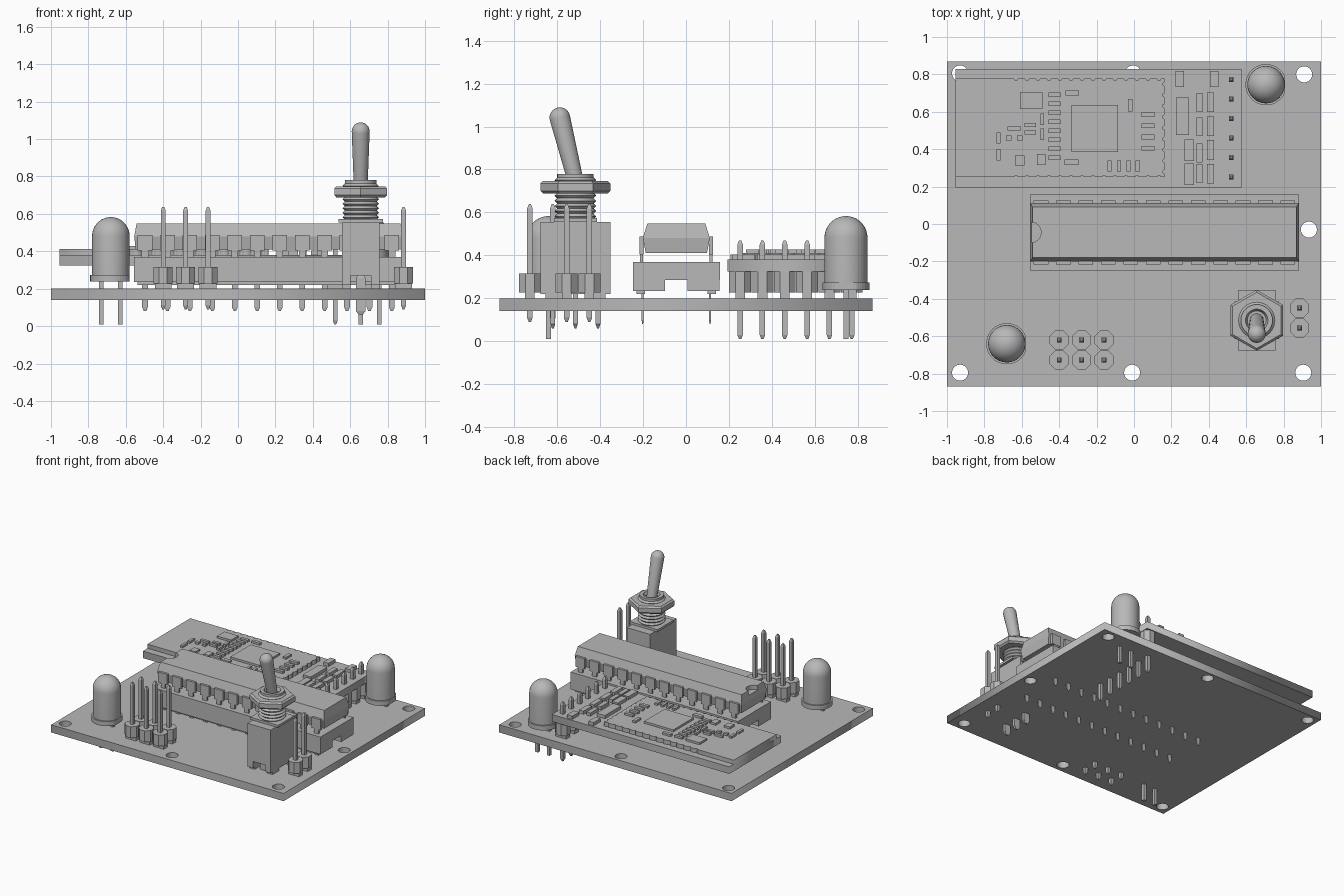
import bpy, bmesh, math
from math import pi, cos, sin

cube = bpy.data.objects.get("Cube")
if cube:
    bpy.data.objects.remove(cube)

grey = bpy.data.materials.new("plain grey")
grey.use_nodes = True
colour = (0.48, 0.48, 0.48, 1)
grey.diffuse_color = colour
grey.node_tree.nodes["Principled BSDF"].inputs["Base Color"].default_value = colour


def ring(x, y, z, r, n=32, phase=0.0):
    return [(x + r * cos(phase + 2 * pi * i / n), y + r * sin(phase + 2 * pi * i / n), z)
            for i in range(n)]


def rect(x, y, z, w, d):
    return [(x + sx * w / 2, y + sy * d / 2, z) for sx, sy in ((-1, -1), (1, -1), (1, 1), (-1, 1))]


def box(x, y, w, d, z0, z1):
    return [rect(x, y, z0, w, d), rect(x, y, z1, w, d)]


def octagon(x, y, w, z0, z1):
    r = w / 2 / cos(pi / 8)
    return [ring(x, y, z, r, 8, pi / 8) for z in (z0, z1)]


def pin(x, y, z0, z1, w, d=None):
    d = d or w
    tip = 0.02
    return [rect(x, y, z0, w * .4, d * .4), rect(x, y, z0 + tip, w, d),
            rect(x, y, z1 - tip, w, d), rect(x, y, z1, w * .4, d * .4)]


def lathe(x, y, profile, n=32):
    return [ring(x, y, z, r, n) for r, z in profile]


def finish(name, mesh, smooth):
    if smooth:
        mesh.shade_smooth()
        mesh.set_sharp_from_angle(angle=math.radians(35))
    obj = bpy.data.objects.new(name, mesh)
    mesh.materials.clear()
    mesh.materials.append(grey)
    bpy.context.collection.objects.link(obj)
    return obj


def build(name, solids, smooth=False):
    """Each solid is a list of stacked rings, skinned and capped."""
    bm = bmesh.new()
    for rings in solids:
        vs = [[bm.verts.new(p) for p in r] for r in rings]
        n = len(vs[0])
        for a, b in zip(vs, vs[1:]):
            for i in range(n):
                j = (i + 1) % n
                bm.faces.new((a[i], a[j], b[j], b[i]))
        bm.faces.new(vs[0][::-1])
        bm.faces.new(vs[-1])
    bmesh.ops.recalc_face_normals(bm, faces=bm.faces)
    mesh = bpy.data.meshes.new(name)
    bm.to_mesh(mesh)
    bm.free()
    return finish(name, mesh, smooth)


def plate(name, loops, z0, z1):
    """Flat sheet with an outline and holes, from a filled curve."""
    curve = bpy.data.curves.new(name + " outline", "CURVE")
    curve.dimensions = "2D"
    curve.fill_mode = "BOTH"
    curve.extrude = (z1 - z0) / 2
    for loop in loops:
        spline = curve.splines.new("POLY")
        spline.points.add(len(loop) - 1)
        for point, co in zip(spline.points, loop):
            point.co = (co[0], co[1], 0, 1)
        spline.use_cyclic_u = True
    temp = bpy.data.objects.new(name + " outline", curve)
    bpy.context.collection.objects.link(temp)
    bpy.context.view_layer.update()
    deps = bpy.context.evaluated_depsgraph_get()
    mesh = bpy.data.meshes.new_from_object(temp.evaluated_get(deps))
    bpy.data.objects.remove(temp)
    obj = finish(name, mesh, False)
    obj.location.z = (z0 + z1) / 2
    return obj


# Main board with mounting holes
holes = [(-.93, -.795), (-.01, -.795), (.905, -.795), (.935, -.03),
         (.91, .8), (-.93, .805), (-.005, .805)]
plate("main_board", [rect(0, 0, 0, 2, 1.736)] + [ring(x, y, 0, .043, 24) for x, y in holes], .14, .2)

# Two domed lamps with flanges and legs
for label, x, y in (("front", -.68, -.64), ("back", .706, .745)):
    dome = [(.1 * cos(a * pi / 18), .483 + .1 * sin(a * pi / 18)) for a in range(9)]
    build(label + "_lamp", [lathe(x, y, [(.1, .27)] + dome + [(.004, .583)], 40)], True)
    flange = lathe(x, y, [(.11, .238), (.11, .274)], 40)
    build(label + "_lamp_flange", [[[(min(p[0], x + .101), p[1], p[2]) for p in r] for r in flange]])
    build(label + "_lamp_legs", [box(x + s, y, .024, .024, .01, .25) for s in (-.05, .05)])

# Long chip in its socket
cx, cy = .163, -.045
columns = [cx + .12 * (i - 5.5) for i in range(12)]
sides = (-1, 1)
socket = [box(cx, cy, 1.44, .405, .285, .37)]
socket += [box(cx, cy + s * .127, 1.44, .15, .235, .285) for s in sides]
socket += [box(cx, cy + s * .165, 1.4, .04, .22, .235) for s in sides]
build("chip_socket", socket)
build("socket_pins", [pin(x, cy + s * .157, .08, .25, .03, .01) for x in columns for s in sides])
legs = []
for x in columns:
    for s in sides:
        legs.append(box(x, cy + s * .162, .078, .018, .405, .487))
        legs.append(box(x, cy + s * .162, .036, .014, .3, .41))
        legs.append(box(x, cy + s * .145, .078, .04, .47, .487))
build("chip_legs", legs)
chip = build("chip_body", [[rect(cx, cy, .41, 1.42, .285), rect(cx, cy, .48, 1.436, .312),
                            rect(cx, cy, .548, 1.41, .27)]])
cutter = build("notch_cutter", [lathe(cx - .715, cy, [(.055, .515), (.055, .6)])])
cutter.hide_render = True
cut = chip.modifiers.new("notch", "BOOLEAN")
cut.operation = "DIFFERENCE"
cut.object = cutter
bpy.context.view_layer.update()
deps = bpy.context.evaluated_depsgraph_get()
chip.data = bpy.data.meshes.new_from_object(chip.evaluated_get(deps))
chip.modifiers.clear()
bpy.data.objects.remove(cutter)

# Radio module: carrier board and scalloped upper board
plate("module_carrier", [rect(-.19, .512, 0, 1.528, .636)], .325, .38)
left, right, low, high, bite = -.955, .163, .25, .777, .01


def scallops(start, end, count):
    """Distances along an edge with half-round bites, as (position, depth)."""
    step = (end - start) / count
    for i in range(count):
        mid = start + step * (i + .5)
        for a in range(5):
            yield mid - math.copysign(bite, step) * cos(a * pi / 4), bite * sin(a * pi / 4)


edge = [(left, low), (-.68, low)]
edge += [(t, low + d) for t, d in scallops(-.66, right, 14)] + [(right, low)]
edge += [(right - d, t) for t, d in scallops(low, high, 9)] + [(right, high)]
edge += [(t, high - d) for t, d in scallops(right, -.66, 14)] + [(left, high)]
plate("module_upper_board", [edge], .38, .412)

# Small surface parts: (x, y, width, depth)
upper = [(-.21, .51, .25, .25), (-.55, .66, .12, .09), (-.33, .7, .07, .025), (-.02, .635, .025, .065),
         (-.335, .33, .075, .03), (-.495, .345, .045, .06), (-.61, .34, .05, .055), (-.64, .51, .07, .02)]
upper += [(-.425, .69 - .048 * i, .065, .024) for i in range(8)]
upper += [(.075, .585 - .06 * i, .07, .025) for i in range(4)]
upper += [(-.13 + .05 * i, .31, .022, .06) for i in range(4)]
upper += [(-.725, y, .02, .06) for y in (.46, .37)] + [(-.49, y, .02, .06) for y in (.56, .48)]
upper += [(-.555, y, .06, .022) for y in (.53, .49)] + [(x, .46, .03, .025) for x in (-.67, -.61)]
carrier = [(x, .775, .045, .085) for x in (.245, .43)] + [(.26, .575, .07, .2)]
carrier += [(.41, .65 - .127 * i, .038, .105) for i in range(4)]
carrier += [(.35, y, .034, .1) for y in (.65, .52, .38, .27)]
carrier += [(.295, y, .05, .115) for y in (.395, .265)]
build("upper_board_parts", [box(*p, .405, .428) for p in upper])
build("carrier_parts", [box(*p, .37, .405) for p in carrier])

# Pin headers: row under the module, two by three block, and a pair
module_row = [(.52, .252 + .104 * i) for i in range(6)]
front_block = [(-.4 + .12 * i, y) for i in range(3) for y in (-.62, -.727)]
side_pair = [(.885, y) for y in (-.45, -.556)]
for label, spots, z0, z1, top in (("module", module_row, .01, .47, .325),
                                  ("front", front_block, .09, .638, .315),
                                  ("side", side_pair, .09, .638, .315)):
    blocks = []
    for x, y in spots:
        blocks.append(octagon(x, y, .102, .228, top))
        blocks.append(box(x, y, .09, .045, .2, .23))
    build(label + "_header_blocks", blocks)
    build(label + "_header_pins", [pin(x, y, z0, z1, .026) for x, y in spots])

# Toggle switch: body, contacts, threaded neck, nut and lever
sx, sy = .656, -.515
body = [box(sx, sy, .2, .325, .27, .555), box(sx, sy, .24, .2, .555, .573)]
body += [box(sx + s * .077, sy, .046, .325, .22, .27) for s in sides]
body += [box(sx + s * .077, sy + t * .1, .046, .08, .2, .22) for s in sides for t in sides]
build("switch_body", body)
build("switch_contacts", [pin(sx, sy + .105 * i, .06, .28, .05, .022) for i in (-1, 0, 1)])
thread = [(.085, .57)]
for i in range(8):
    thread += [(.097, .582 + .024 * i), (.085, .594 + .024 * i)]
thread += [(.085, .78), (.06, .78), (.05, .755)]
build("switch_neck", [lathe(sx, sy, thread)])
build("switch_nut", [[ring(sx, sy, z, r, 6, pi / 2)
                      for r, z in ((.15, .688), (.163, .7), (.163, .735), (.15, .747))]])
profile = [(.037, 0), (.048, .3)]
profile += [(.048 * cos(a * pi / 16), .3 + .048 * sin(a * pi / 16)) for a in range(1, 8)] + [(.003, .348)]
lever = build("switch_lever", [lathe(0, 0, profile, 28)], True)
lever.location = (sx, sy, .75)
lever.rotation_euler.x = math.radians(14)
